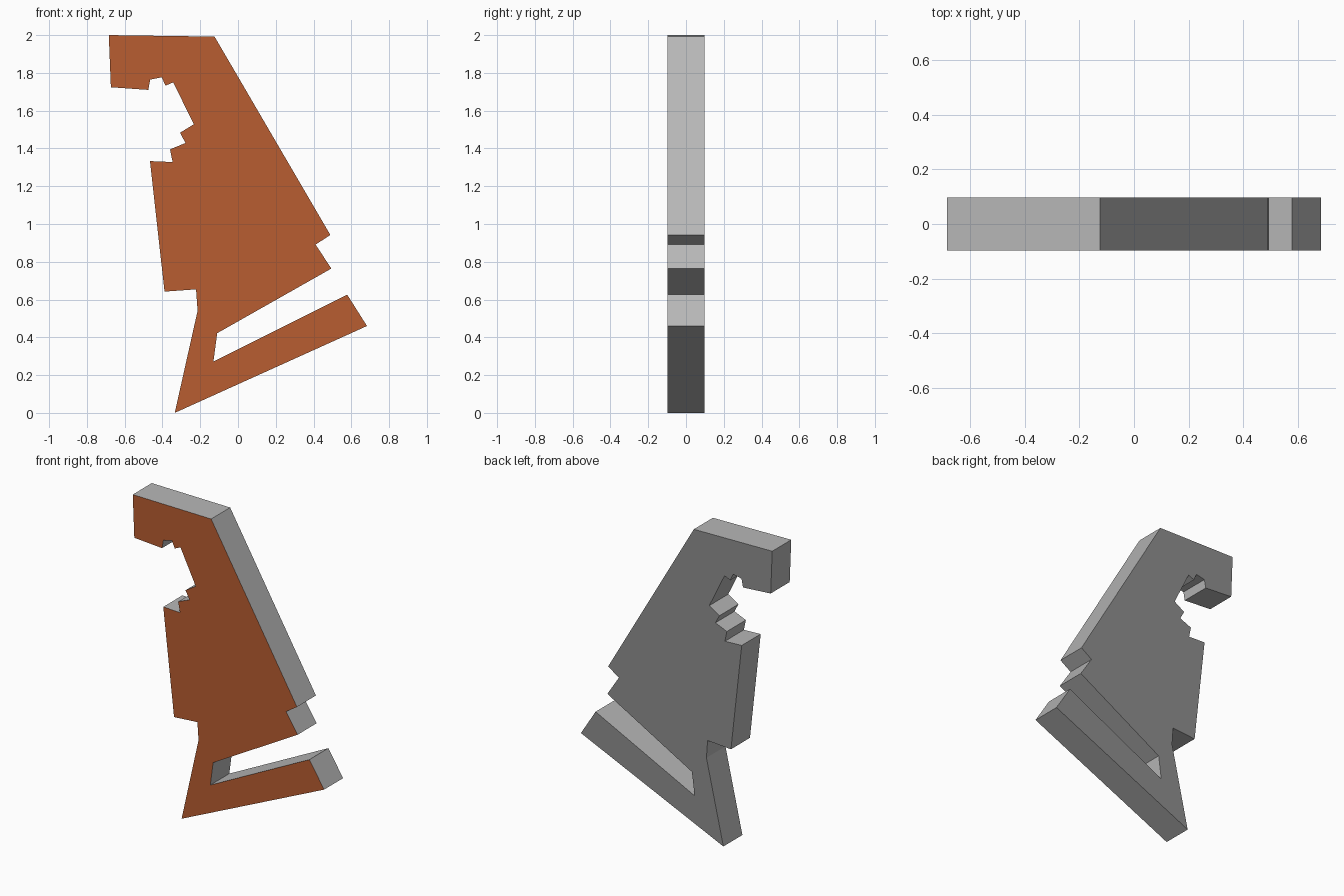
import bpy
import bmesh
from mathutils import Vector

if "Cube" in bpy.data.objects:
    bpy.data.objects.remove(bpy.data.objects["Cube"])

HALF_DEPTH = 0.097

# Silhouette (x, z), clockwise from the top left corner
top_and_back = [(-0.684, 2.0), (-0.124, 1.992), (0.489, 0.942), (0.411, 0.891), (0.494, 0.764)]
slot_and_foot = [(-0.11, 0.422), (-0.13, 0.272), (0.578, 0.626), (0.683, 0.46), (-0.335, 0.0)]
lower_edge = [(-0.214, 0.54), (-0.222, 0.654), (-0.389, 0.642), (-0.466, 1.333)]
notched_bite = [(-0.346, 1.328), (-0.36, 1.395), (-0.278, 1.429), (-0.307, 1.483),
                (-0.234, 1.528), (-0.343, 1.75), (-0.384, 1.732), (-0.404, 1.777),
                (-0.465, 1.764), (-0.475, 1.71), (-0.673, 1.724)]
outline = top_and_back + slot_and_foot + lower_edge + notched_bite

# Plate: outline extruded front to back
bm = bmesh.new()
face = bm.faces.new([bm.verts.new((x, -HALF_DEPTH, z)) for x, z in outline])
extruded = bmesh.ops.extrude_face_region(bm, geom=[face], use_keep_orig=True)
back = [g for g in extruded["geom"] if isinstance(g, bmesh.types.BMVert)]
bmesh.ops.translate(bm, vec=Vector((0, 2 * HALF_DEPTH, 0)), verts=back)
bmesh.ops.recalc_face_normals(bm, faces=bm.faces[:])

# Brown front, dark grey back, mid grey rim
for f in bm.faces:
    if f.normal.y < -0.9:
        f.material_index = 1
    elif f.normal.y > 0.9:
        f.material_index = 2

mesh = bpy.data.meshes.new("cutout_plate")
bm.to_mesh(mesh)
bm.free()
plate = bpy.data.objects.new("cutout_plate", mesh)
bpy.context.collection.objects.link(plate)

for name, colour in (("rim_grey", (0.475, 0.475, 0.475, 1)),
                     ("front_brown", (0.48, 0.11, 0.031, 1)),
                     ("back_grey", (0.275, 0.275, 0.275, 1))):
    material = bpy.data.materials.new(name)
    material.diffuse_color = colour
    material.use_nodes = True
    material.node_tree.nodes["Principled BSDF"].inputs["Base Color"].default_value = material.diffuse_color
    mesh.materials.append(material)
